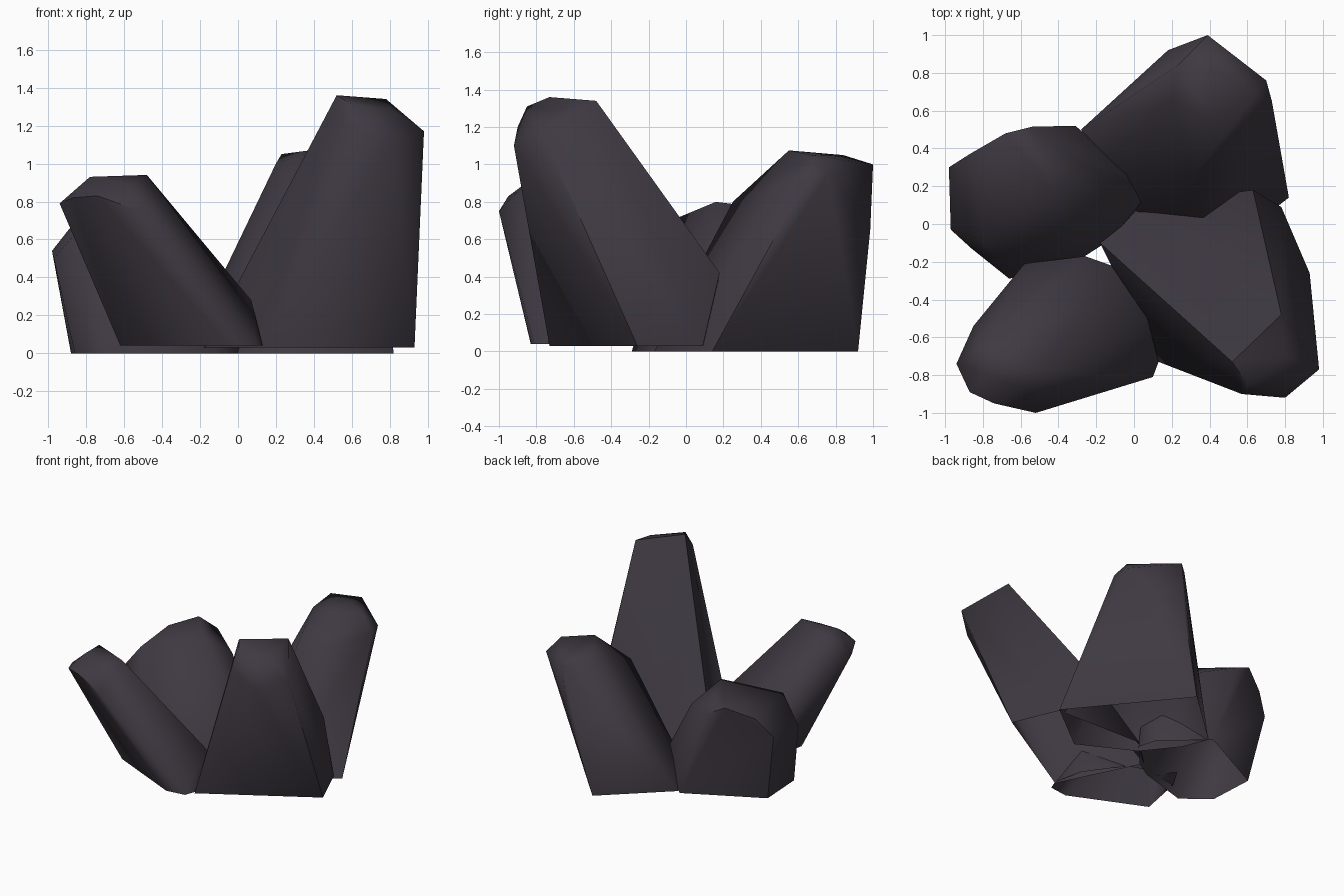
import bpy, bmesh, math

stone = bpy.data.materials.new("dark_violet_stone")
stone.diffuse_color = (0.049, 0.041, 0.054, 1)


def crag(name, base_z, footprint, crown):
    """Faceted leaning rock: convex hull of a flat footprint and a crown, open below."""
    bm = bmesh.new()
    for x, y in footprint:
        bm.verts.new((x, y, base_z))
    for co in crown:
        bm.verts.new(co)
    bmesh.ops.convex_hull(bm, input=bm.verts[:])
    loose = [v for v in bm.verts if not v.link_faces]
    bmesh.ops.delete(bm, geom=loose, context='VERTS')
    bmesh.ops.recalc_face_normals(bm, faces=bm.faces[:])
    # open underside
    under = [f for f in bm.faces if all(abs(v.co.z - base_z) < 1e-4 for v in f.verts)]
    bmesh.ops.delete(bm, geom=under, context='FACES')
    me = bpy.data.meshes.new(name)
    bm.to_mesh(me)
    bm.free()
    me.materials.append(stone)
    ob = bpy.data.objects.new(name, me)
    bpy.context.collection.objects.link(ob)
    bpy.ops.object.select_all(action='DESELECT')
    ob.select_set(True)
    bpy.context.view_layer.objects.active = ob
    bpy.ops.object.shade_smooth_by_angle(angle=math.radians(60))
    return ob


# Tallest rock, front right
crag("tall_front_right_rock", 0.03,
     [(0.13, -0.73), (0.93, -0.26), (0.78, 0.09), (0.04, 0.11), (-0.18, -0.10)],
     [(0.52, -0.73, 1.36), (0.78, -0.48, 1.34), (0.60, -0.85, 1.31),
      (0.80, -0.70, 1.29), (0.57, -0.90, 1.20), (0.80, -0.92, 1.10),
      (0.98, -0.77, 1.17), (0.63, 0.18, 0.42)])

# Broad rock, back right
crag("back_right_rock", 0.0,
     [(-0.28, 0.50), (0.18, 0.92), (0.82, 0.14), (0.42, -0.17),
      (0.0, 0.05), (-0.20, 0.30)],
     [(0.42, 0.55, 1.075), (0.63, 0.67, 1.05), (0.70, 0.76, 0.95),
      (0.73, 0.65, 0.93), (0.42, 0.82, 1.045), (0.39, 1.00, 1.00),
      (0.23, 0.84, 1.05), (0.20, 0.66, 1.00), (0.36, 0.985, 0.65),
      (0.31, 0.25, 0.80)])

# Low blocky rock, back left
crag("back_left_rock", 0.0,
     [(-0.86, -0.13), (-0.66, -0.29), (-0.26, -0.17), (-0.12, -0.08),
      (0.04, 0.10), (0.0, 0.25), (-0.31, 0.52), (-0.88, 0.23)],
     [(-0.42, 0.16, 0.80), (-0.68, 0.48, 0.76), (-0.87, 0.37, 0.68),
      (-0.54, 0.515, 0.69), (-0.80, -0.08, 0.70), (-0.97, -0.03, 0.50),
      (-0.98, 0.30, 0.54), (-0.28, 0.33, 0.63), (0.04, 0.12, 0.15),
      (0.0, 0.25, 0.15)])

# Strongly leaning rock, front left
crag("front_left_rock", 0.04,
     [(-0.62, -0.57), (-0.05, -0.83), (0.10, -0.81), (0.13, -0.73),
      (0.08, -0.50), (-0.12, -0.22), (-0.26, -0.17), (-0.55, -0.22)],
     [(-0.48, -0.77, 0.94), (-0.78, -0.80, 0.93), (-0.78, -0.63, 0.93),
      (-0.58, -0.87, 0.89), (-0.94, -0.74, 0.79), (-0.87, -0.89, 0.82),
      (-0.74, -0.95, 0.83), (-0.52, -1.00, 0.75), (-0.85, -0.54, 0.62),
      (0.07, -0.50, 0.28), (-0.58, -0.21, 0.15)])
